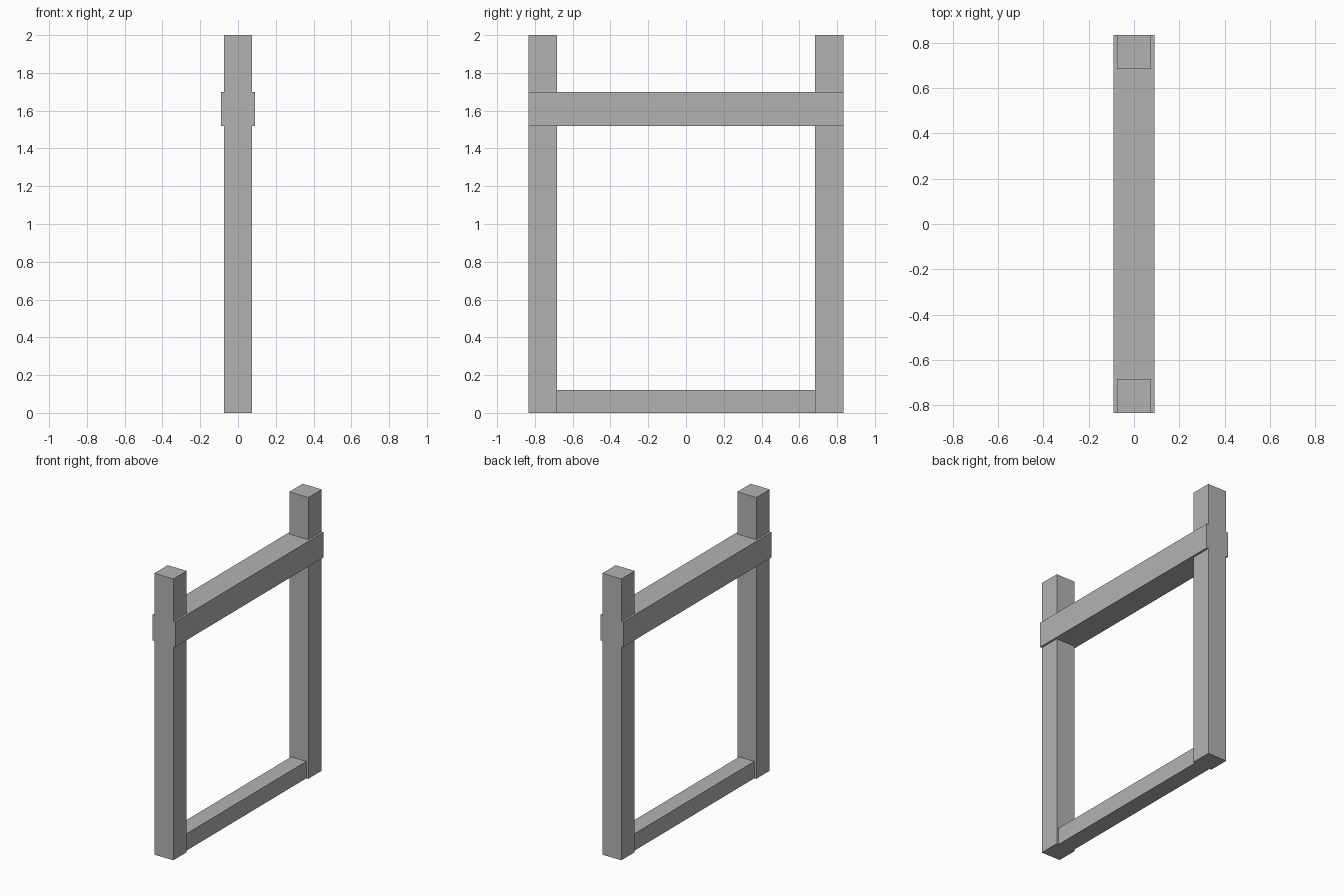
import bpy

cube = bpy.data.objects.get("Cube")
if cube:
    bpy.data.objects.remove(cube, do_unlink=True)

# Single grey material
grey = bpy.data.materials.new("plain_grey")
grey.use_nodes = True
colour = (0.45, 0.45, 0.45, 1)
grey.diffuse_color = colour
grey.node_tree.nodes["Principled BSDF"].inputs["Base Color"].default_value = colour


def box(name, size, centre):
    bpy.ops.mesh.primitive_cube_add(size=1, location=centre)
    obj = bpy.context.object
    obj.name = name
    obj.scale = size
    bpy.ops.object.transform_apply(location=False, rotation=False, scale=True)
    obj.data.materials.append(grey)
    return obj


HEIGHT = 2.0
HALF_LENGTH = 0.833
POST = 0.15
BEAM = 0.18
SILL = 0.12
BEAM_Z = 1.61

# Upright posts at both ends
for name, side in (("front_post", -1), ("back_post", 1)):
    box(name, (POST, POST, HEIGHT), (0, side * (HALF_LENGTH - POST / 2), HEIGHT / 2))

# Wide beam crossing the posts, flush with their outer faces
box("cross_beam", (BEAM, 2 * HALF_LENGTH, BEAM), (0, 0, BEAM_Z))

# Slim sill between the posts at ground level
box("bottom_sill", (SILL, 2 * (HALF_LENGTH - POST), SILL), (0, 0, SILL / 2))
